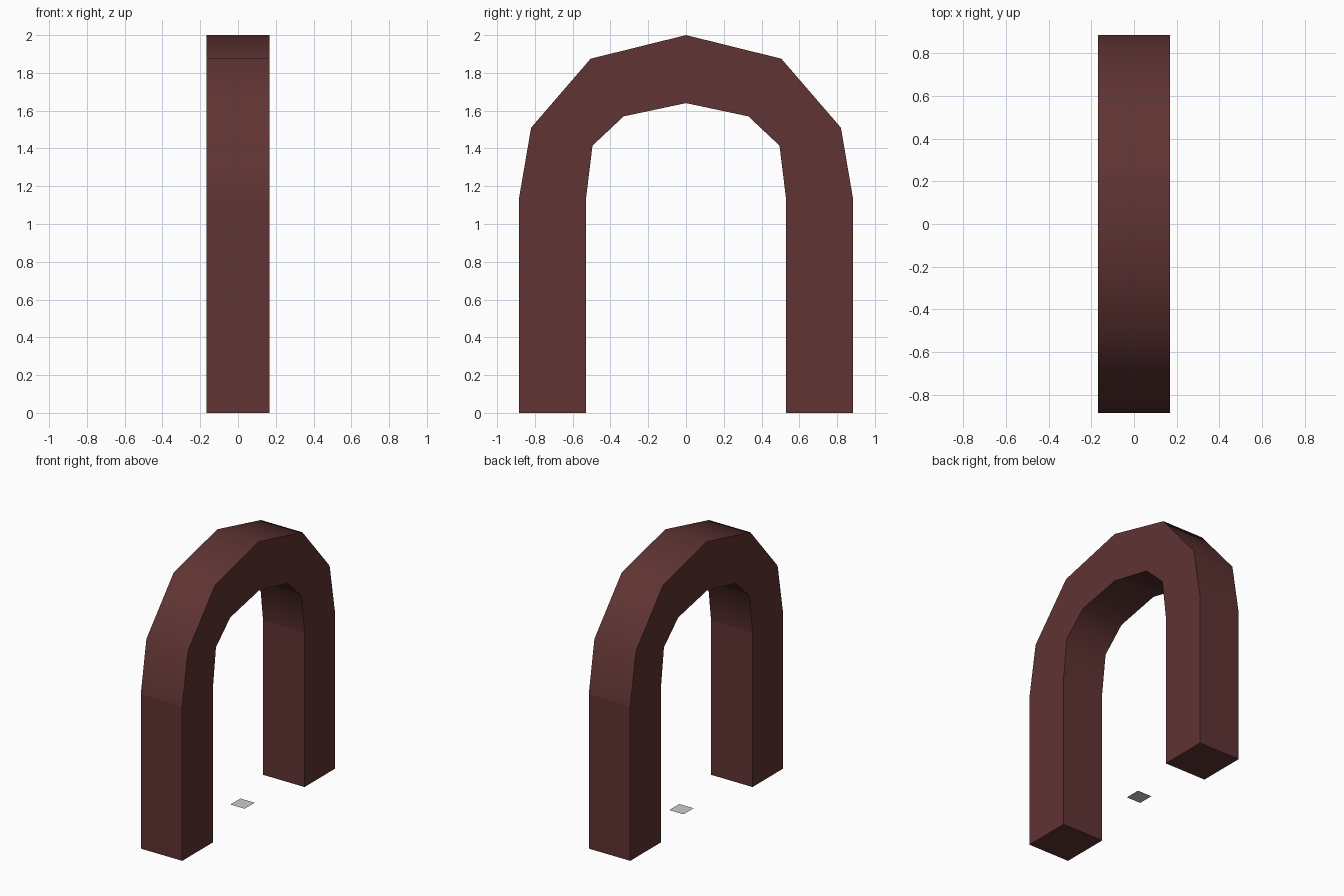
import bpy, bmesh, math

if "Cube" in bpy.data.objects:
    bpy.data.objects.remove(bpy.data.objects["Cube"])

HALF_WIDTH = 0.168
SPRING = 1.13

# Half profiles (y, z) from foot to crown; the other half is mirrored
outer = [(0.885, 0), (0.885, SPRING), (0.82, 1.51), (0.505, 1.875), (0, 2.0)]
inner = [(0.53, 0), (0.53, SPRING), (0.495, 1.415), (0.33, 1.57), (0, 1.64)]


def full(half):
    return [(-y, z) for y, z in half] + half[-2::-1]


def add_object(name, bm):
    mesh = bpy.data.meshes.new(name)
    bm.to_mesh(mesh)
    bm.free()
    obj = bpy.data.objects.new(name, mesh)
    bpy.context.collection.objects.link(obj)
    return obj


# Arch: a square section swept along the mirrored profile
bm = bmesh.new()
sections = []
for (yo, zo), (yi, zi) in zip(full(outer), full(inner)):
    corners = [(-HALF_WIDTH, yo, zo), (HALF_WIDTH, yo, zo),
               (HALF_WIDTH, yi, zi), (-HALF_WIDTH, yi, zi)]
    sections.append([bm.verts.new(c) for c in corners])
for a, b in zip(sections, sections[1:]):
    for i in range(4):
        j = (i + 1) % 4
        bm.faces.new((a[i], a[j], b[j], b[i]))
bm.faces.new(sections[0])
bm.faces.new(sections[-1])
bmesh.ops.recalc_face_normals(bm, faces=bm.faces)

# Smooth curve with crisp corners and a crease where the legs begin
for f in bm.faces:
    f.smooth = True
for e in bm.edges:
    at_spring = all(abs(v.co.z - SPRING) < 1e-4 for v in e.verts)
    if at_spring or e.calc_face_angle(0) > math.radians(45):
        e.smooth = False
arch = add_object("arch", bm)

mat = bpy.data.materials.new("dark_red_brown")
mat.diffuse_color = (0.115, 0.033, 0.033, 1)
mat.use_nodes = True
mat.node_tree.nodes["Principled BSDF"].inputs["Base Color"].default_value = mat.diffuse_color
arch.data.materials.append(mat)

# Small flat plate lying between the legs
bm = bmesh.new()
bmesh.ops.create_grid(bm, x_segments=1, y_segments=1, size=0.058)
plate = add_object("floor_plate", bm)
plate.location = (0, 0.053, 0.016)
